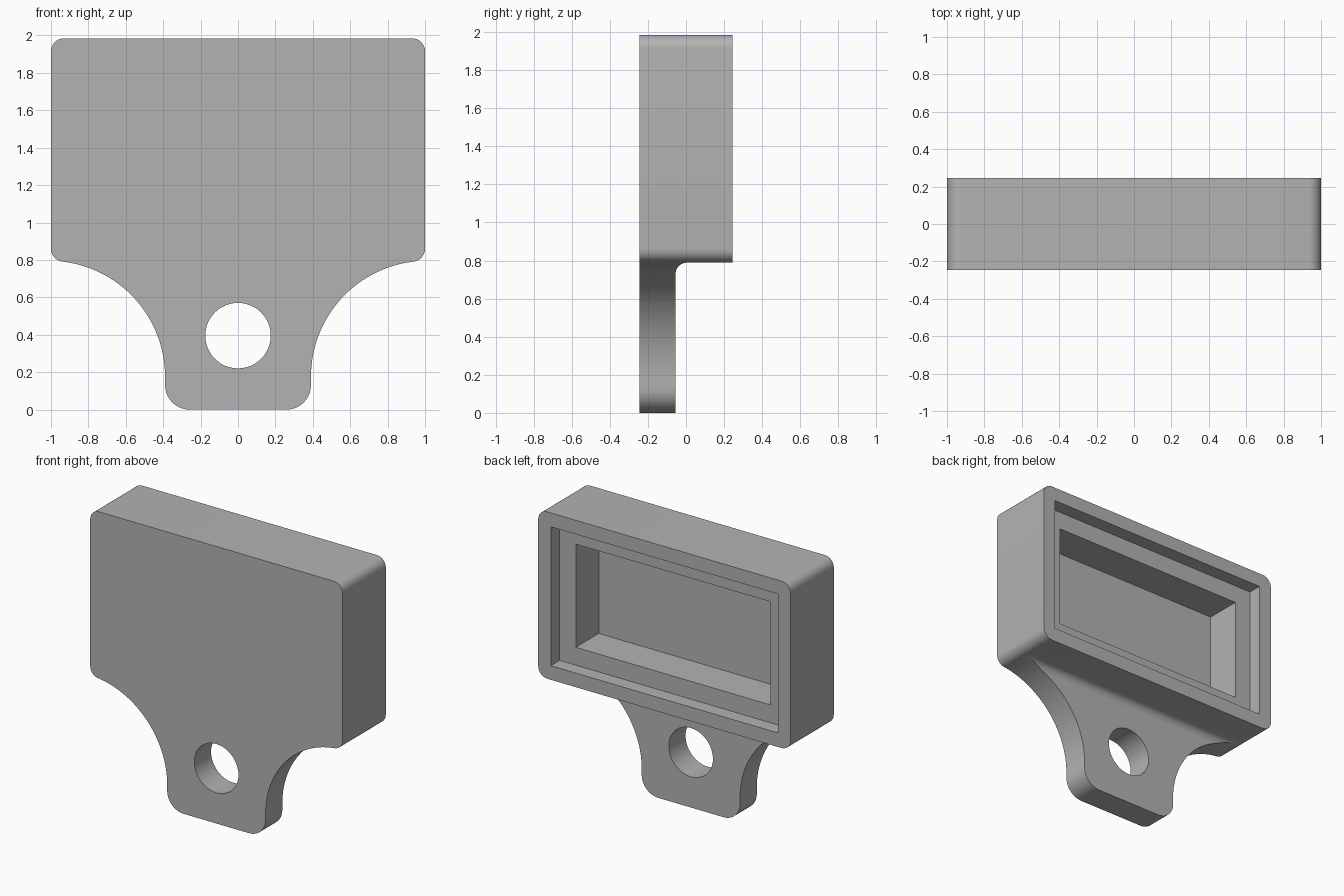
import bpy, bmesh
from math import sin, cos, radians, asin, degrees

cube = bpy.data.objects.get("Cube")
if cube:
    bpy.data.objects.remove(cube, do_unlink=True)

grey = bpy.data.materials.new("plain grey")
grey.use_nodes = True
grey.diffuse_color = (0.45, 0.45, 0.45, 1)
grey.node_tree.nodes["Principled BSDF"].inputs["Base Color"].default_value = grey.diffuse_color

FRONT, BACK = -0.245, 0.245
TOP, BOTTOM = 1.985, 0.79      # housing heights
TAB_BACK, FILLET = -0.055, 0.06


def arc(cx, cz, r, a0, a1, n):
    return [(cx + r * cos(radians(a0 + (a1 - a0) * i / n)),
             cz + r * sin(radians(a0 + (a1 - a0) * i / n))) for i in range(n + 1)]


def prism(name, points, start, end):
    """Extrude a closed 3D profile; start and end map 2D points to 3D."""
    bm = bmesh.new()
    a = [bm.verts.new(start(p)) for p in points]
    b = [bm.verts.new(end(p)) for p in points]
    bm.faces.new(a)
    bm.faces.new(b[::-1])
    for i in range(len(a)):
        j = (i + 1) % len(a)
        bm.faces.new((a[i], b[i], b[j], a[j]))
    bmesh.ops.recalc_face_normals(bm, faces=bm.faces)
    mesh = bpy.data.meshes.new(name)
    bm.to_mesh(mesh)
    bm.free()
    mesh.materials.append(grey)
    ob = bpy.data.objects.new(name, mesh)
    bpy.context.collection.objects.link(ob)
    return ob


def prism_y(name, points, y0, y1):
    return prism(name, points, lambda p: (p[0], y0, p[1]), lambda p: (p[0], y1, p[1]))


def rectangle(margin):
    x, z0, z1 = 1 - margin, BOTTOM + margin, TOP - margin
    return [(-x, z0), (x, z0), (x, z1), (-x, z1)]


# Right half of the outline, from the tab bottom up to the housing top
sweep_end = degrees(asin((BOTTOM - 0.175) / 0.62))
half = arc(0.26, 0.13, 0.13, -90, 0, 10)
half += arc(1.01, 0.175, 0.62, 180, 180 - sweep_end, 28)
half += arc(0.93, BOTTOM + 0.07, 0.07, -90, 0, 8)[1:]
half += arc(0.93, TOP - 0.07, 0.07, 0, 90, 8)
outline = half + [(-x, z) for x, z in reversed(half)]
body = prism_y("housing_with_tab", outline, FRONT, BACK)

# Space behind the tab, with a fillet under the housing
under = BOTTOM - 0.001
side = [(TAB_BACK, -0.2)]
side += arc(TAB_BACK + FILLET, under - FILLET, FILLET, 180, 90, 10)
side += [(0.5, under), (0.5, -0.2)]
cutters = [
    prism("tab_relief_cutter", side, lambda p: (-1.2, *p), lambda p: (1.2, *p)),
    prism_y("rim_recess_cutter", rectangle(0.1), BACK - 0.1, 0.5),
    prism_y("pocket_cutter", rectangle(0.228), BACK - 0.36, 0.4),
    prism_y("hole_cutter", arc(0, 0.395, 0.175, 0, 360, 48)[:-1], -0.5, 0.45),
]

bpy.context.view_layer.objects.active = body
for cutter in cutters:
    cutter.hide_render = True
    mod = body.modifiers.new(cutter.name, 'BOOLEAN')
    mod.operation = 'DIFFERENCE'
    mod.solver = 'EXACT'
    mod.object = cutter
    bpy.ops.object.modifier_apply(modifier=mod.name)
for cutter in cutters:
    bpy.data.objects.remove(cutter, do_unlink=True)

bpy.ops.object.select_all(action='DESELECT')
body.select_set(True)
bpy.ops.object.shade_smooth_by_angle(angle=radians(25))
